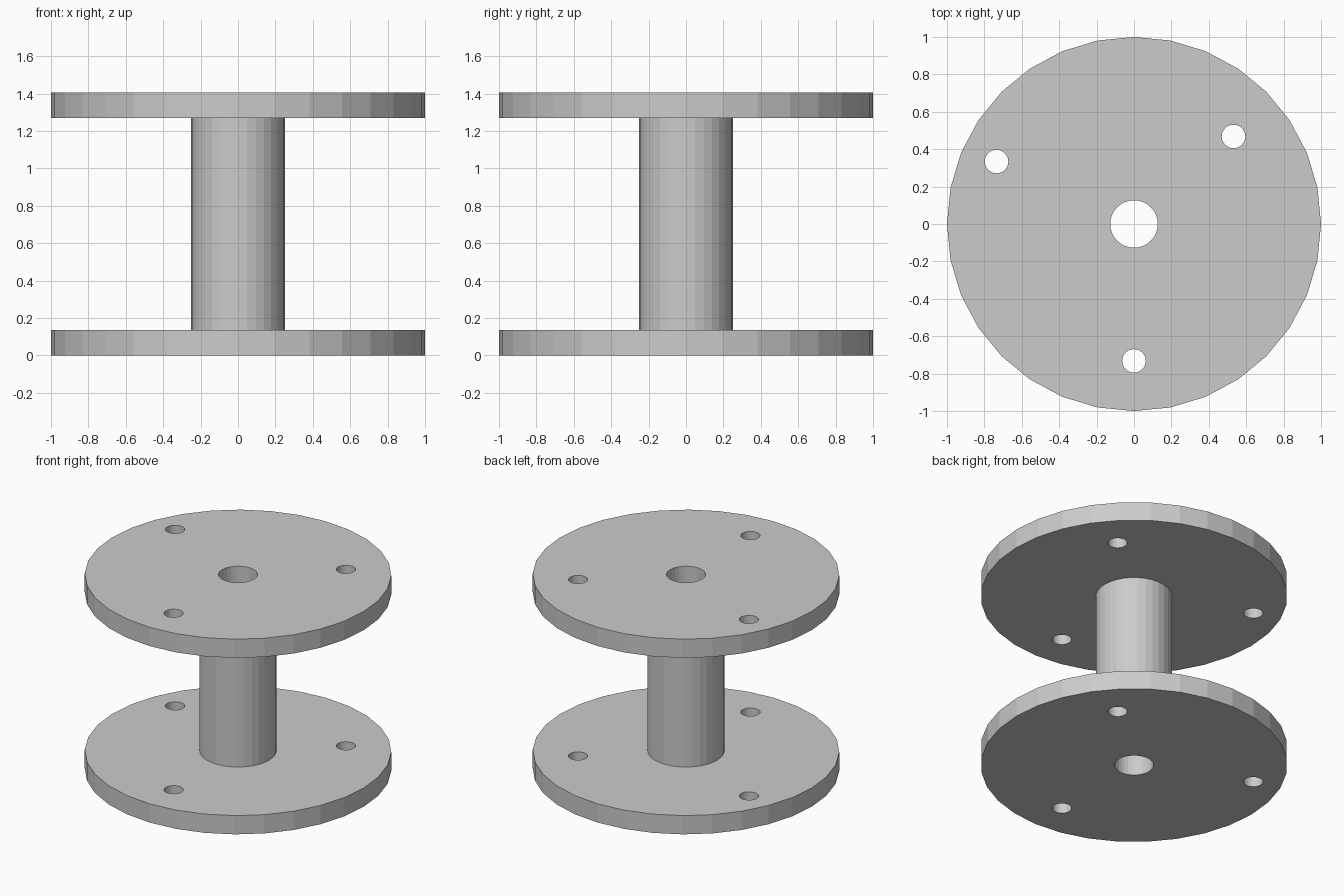
import bpy, bmesh, math

if "Cube" in bpy.data.objects:
    bpy.data.objects.remove(bpy.data.objects["Cube"])

SIDES = 32
HEIGHT, FLANGE = 1.405, 0.135
RIM_R, HUB_R, BORE_R, HOLE_R = 1.0, 0.25, 0.127, 0.063


def lathe(name, profile):
    """Revolve a closed (radius, z) profile around the z axis."""
    bm = bmesh.new()
    rings = []
    for i in range(SIDES):
        a = 2 * math.pi * i / SIDES
        rings.append([bm.verts.new((r * math.cos(a), r * math.sin(a), z)) for r, z in profile])
    n = len(profile)
    for i in range(SIDES):
        a, b = rings[i], rings[(i + 1) % SIDES]
        for j in range(n):
            k = (j + 1) % n
            bm.faces.new((a[j], b[j], b[k], a[k]))
    bmesh.ops.recalc_face_normals(bm, faces=bm.faces)
    mesh = bpy.data.meshes.new(name)
    bm.to_mesh(mesh)
    bm.free()
    obj = bpy.data.objects.new(name, mesh)
    bpy.context.collection.objects.link(obj)
    return obj


# Spool body: two flanges, hub and central bore in one turned profile
spool = lathe("spool", [
    (BORE_R, 0), (RIM_R, 0), (RIM_R, FLANGE), (HUB_R, FLANGE),
    (HUB_R, HEIGHT - FLANGE), (RIM_R, HEIGHT - FLANGE), (RIM_R, HEIGHT), (BORE_R, HEIGHT),
])

# Three small holes drilled through both flanges
for x, y in [(0.532, 0.468), (-0.735, 0.334), (0, -0.732)]:
    bpy.ops.mesh.primitive_cylinder_add(vertices=SIDES, radius=HOLE_R, depth=HEIGHT + 0.4,
                                        location=(x, y, HEIGHT / 2))
    cutter = bpy.context.object
    cutter.name = "hole_cutter"
    cutter.hide_render = True
    cut = spool.modifiers.new("hole", 'BOOLEAN')
    cut.operation = 'DIFFERENCE'
    cut.solver = 'EXACT'
    cut.object = cutter
    bpy.context.view_layer.objects.active = spool
    bpy.ops.object.modifier_apply(modifier=cut.name)
    bpy.data.objects.remove(cutter)
